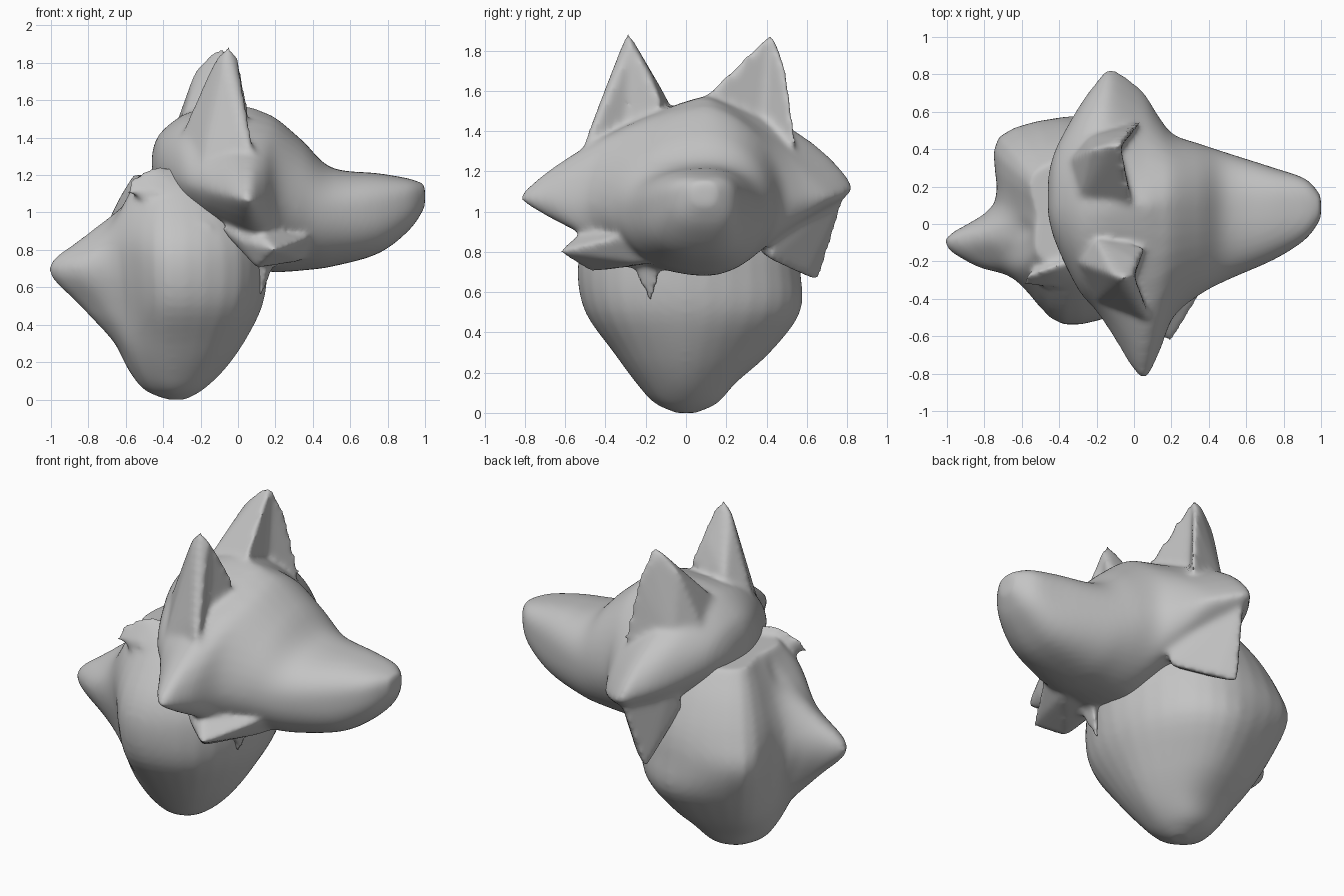
import bpy
import bmesh
from math import cos, sin, pi, copysign, radians
from mathutils import Vector

start_cube = bpy.data.objects.get("Cube")
if start_cube:
    bpy.data.objects.remove(start_cube, do_unlink=True)

clay = bpy.data.materials.new("clay grey")
clay.use_nodes = True
GREY = (0.55, 0.55, 0.55, 1)
clay.diffuse_color = GREY
clay.node_tree.nodes["Principled BSDF"].inputs["Base Color"].default_value = GREY

SIDES = 40
STEPS = 4
RIDGE = 0.1


def power(value, exponent):
    return copysign(abs(value) ** exponent, value)


def section(right, left, bottom, top, middle, exponent):
    """Head outline around the ridge line, widest at the middle height."""
    outline = []
    for i in range(SIDES):
        angle = 2 * pi * i / SIDES
        side, up = power(cos(angle), exponent), power(sin(angle), exponent)
        width = left - RIDGE if side > 0 else RIDGE - right
        reach = top - middle if up > 0 else middle - bottom
        outline.append((RIDGE + side * width, middle + up * reach))
    return outline


def ease(stations, closed=False):
    """Fill in a smooth spline through the given rows of values."""
    rows = [Vector(s) for s in stations]
    ends = (rows[-1], rows[:2]) if closed else (rows[0], rows[-1:])
    rows = [ends[0]] + rows + ends[1]
    smooth = []
    for a, b, c, d in zip(rows, rows[1:], rows[2:], rows[3:]):
        for step in range(STEPS):
            t = step / STEPS
            smooth.append(b + (c - a) * (t / 2) + (a * 2 - b * 5 + c * 4 - d) * (t * t / 2)
                          + (b * 3 - a - c * 3 + d) * (t ** 3 / 2))
    return smooth if closed else smooth + [rows[-1]]


def loft(bm, rings):
    """Skin a row of rings and cap both ends."""
    loops = [[bm.verts.new(p) for p in ring] for ring in rings]
    for a, b in zip(loops, loops[1:]):
        for i in range(SIDES):
            j = (i + 1) % SIDES
            bm.faces.new((a[i], a[j], b[j], b[i]))
    bm.faces.new(loops[0][::-1])
    bm.faces.new(loops[-1])


def hull(bm, *points):
    """Add a tuft as the closed skin around a few points."""
    part = bmesh.new()
    for p in points:
        part.verts.new(Vector(p))
    result = bmesh.ops.convex_hull(part, input=part.verts[:])
    spare = [v for v in result["geom_interior"] if isinstance(v, bmesh.types.BMVert)]
    bmesh.ops.delete(part, geom=spare, context="VERTS")
    mesh = bpy.data.meshes.new("tuft")
    part.to_mesh(mesh)
    part.free()
    bm.from_mesh(mesh)
    bpy.data.meshes.remove(mesh)


def finish(name, bm, iterations):
    """Fuse the overlapping forms and soften them like clay."""
    bmesh.ops.recalc_face_normals(bm, faces=bm.faces[:])
    mesh = bpy.data.meshes.new(name)
    bm.to_mesh(mesh)
    bm.free()
    mesh.materials.append(clay)
    for face in mesh.polygons:
        face.use_smooth = True
    obj = bpy.data.objects.new(name, mesh)
    bpy.context.collection.objects.link(obj)
    fuse = obj.modifiers.new("fuse", "REMESH")
    fuse.mode = "VOXEL"
    fuse.voxel_size = 0.016
    fuse.use_smooth_shade = True
    soften = obj.modifiers.new("soften", "SMOOTH")
    soften.factor = 0.5
    soften.iterations = iterations


# Head: skull, cheeks and muzzle along x (x, right, left, bottom, top, middle, exponent)
head = bmesh.new()
head_stations = [
    (-0.46, 0.05, 0.25, 1.2, 1.32, 1.26, 1),
    (-0.42, -0.1, 0.4, 1.12, 1.42, 1.25, 1),
    (-0.3, -0.35, 0.62, 1, 1.52, 1.18, 1.1),
    (-0.2, -0.47, 0.76, 0.91, 1.55, 1.14, 1.25),
    (-0.12, -0.59, 0.83, 0.85, 1.57, 1.11, 1.45),
    (0.04, -0.83, 0.72, 0.74, 1.57, 1.07, 1.6),
    (0.13, -0.7, 0.58, 0.69, 1.54, 1.06, 1.35),
    (0.21, -0.5, 0.48, 0.68, 1.5, 1.05, 1.1),
    (0.35, -0.38, 0.43, 0.69, 1.38, 1.02, 1),
    (0.5, -0.3, 0.38, 0.71, 1.24, 1, 0.9),
    (0.75, -0.19, 0.3, 0.78, 1.21, 1.02, 0.8),
    (0.92, -0.08, 0.24, 0.91, 1.18, 1.07, 0.75),
    (1, 0.03, 0.15, 1.03, 1.15, 1.1, 0.75),
]
loft(head, [[(x, y, z) for y, z in section(*shape)] for x, *shape in ease(head_stations)])

# Hanging ruff under the left cheek
hull(head, (-0.12, 0.8, 1.1), (-0.19, 0.66, 0.65), (-0.1, 0.6, 0.68), (0.15, 0.45, 1.05),
     (-0.3, 0.55, 1.15), (-0.32, 0.48, 1), (0.1, 0.42, 0.76), (-0.1, 0.3, 0.85))

# Jaw tufts on the right side
hull(head, (0.2, -0.64, 0.8), (0.1, -0.48, 0.7), (0.38, -0.34, 0.87), (0.02, -0.5, 0.84),
     (0.12, -0.52, 0.9), (0.1, -0.2, 0.74), (0.35, -0.2, 0.74), (-0.1, -0.4, 0.92))
hull(head, (0.12, -0.17, 0.52), (0.17, -0.3, 0.78), (0.22, -0.1, 0.78), (0.03, -0.2, 0.78))

# Ears: an outer and an inner wing leave a shallow hollow facing forwards
ears = [
    dict(tip=[(-0.07, 0.42, 1.89), (-0.14, 0.42, 1.86), (-0.23, 0.4, 1.76), (-0.09, 0.46, 1.81)],
         outer=[(0.04, 0.55, 1.33), (-0.02, 0.5, 1.7), (-0.25, 0.48, 1.35)],
         inner=[(0, 0.06, 1.54), (-0.3, 0.1, 1.48), (-0.05, 0.3, 1.7), (-0.06, 0.18, 1.6)],
         back=[(-0.36, 0.34, 1.4), (-0.25, 0.38, 1.6), (-0.3, 0.24, 1.53), (-0.08, 0.38, 1.4)]),
    dict(tip=[(-0.05, -0.29, 1.9), (0, -0.27, 1.83), (-0.12, -0.27, 1.83), (-0.08, -0.32, 1.82)],
         outer=[(0.11, -0.56, 1.19), (-0.01, -0.37, 1.67), (0.02, -0.47, 1.44),
                (-0.2, -0.42, 1.25)],
         inner=[(0.06, -0.12, 1.54), (-0.2, -0.08, 1.54), (0, -0.18, 1.7)],
         back=[(-0.32, -0.2, 1.38), (-0.18, -0.28, 1.6), (0, -0.3, 1.35)]),
]
for ear in ears:
    for wing in ("outer", "inner"):
        hull(head, *ear["tip"], *ear[wing], *ear["back"])
finish("head", head, 14)

# Neck: a height, then the reach from the axis in each bearing;
# the reaches shape a scruff point at the back and a shoulder rib beside it
neck = bmesh.new()
bearings = [0, 50, 85, 130, 165, 187, 203, 225, 265, 310]
neck_stations = [
    (0, 0.05, 0.05, 0.05, 0.05, 0.05, 0.05, 0.05, 0.05, 0.05, 0.05),
    (0.05, 0.14, 0.15, 0.16, 0.16, 0.16, 0.17, 0.17, 0.16, 0.16, 0.15),
    (0.15, 0.25, 0.25, 0.25, 0.25, 0.25, 0.25, 0.25, 0.25, 0.25, 0.25),
    (0.3, 0.36, 0.38, 0.42, 0.4, 0.33, 0.33, 0.33, 0.33, 0.36, 0.37),
    (0.5, 0.46, 0.52, 0.57, 0.53, 0.39, 0.52, 0.45, 0.38, 0.5, 0.5),
    (0.7, 0.49, 0.53, 0.57, 0.61, 0.43, 0.69, 0.57, 0.42, 0.54, 0.53),
    (0.87, 0.48, 0.5, 0.54, 0.56, 0.4, 0.5, 0.45, 0.42, 0.5, 0.5),
    (1.05, 0.36, 0.42, 0.46, 0.46, 0.3, 0.27, 0.3, 0.36, 0.38, 0.38),
    (1.2, 0.25, 0.3, 0.36, 0.34, 0.2, 0.2, 0.22, 0.25, 0.25, 0.25),
]
rings = []
for z, *reaches in ease(neck_stations):
    outline = [(-0.33 + r * cos(radians(b)), r * sin(radians(b)), z)
               for b, r in zip(bearings, reaches)]
    rings.append(ease(outline, closed=True))
loft(neck, rings)

# Curled mane tuft below the back of the skull
hull(neck, (-0.6, -0.33, 1.1), (-0.58, -0.28, 1.18), (-0.46, -0.24, 1.25), (-0.3, -0.18, 1.25),
     (-0.28, -0.33, 1.1), (-0.44, -0.34, 1.11), (-0.45, -0.15, 1.08))
hull(neck, (-0.56, -0.31, 1.1), (-0.42, -0.36, 1.06), (-0.13, -0.46, 0.92),
     (-0.25, -0.38, 0.85), (-0.2, -0.25, 1), (-0.45, -0.05, 1.08))
finish("neck", neck, 12)
